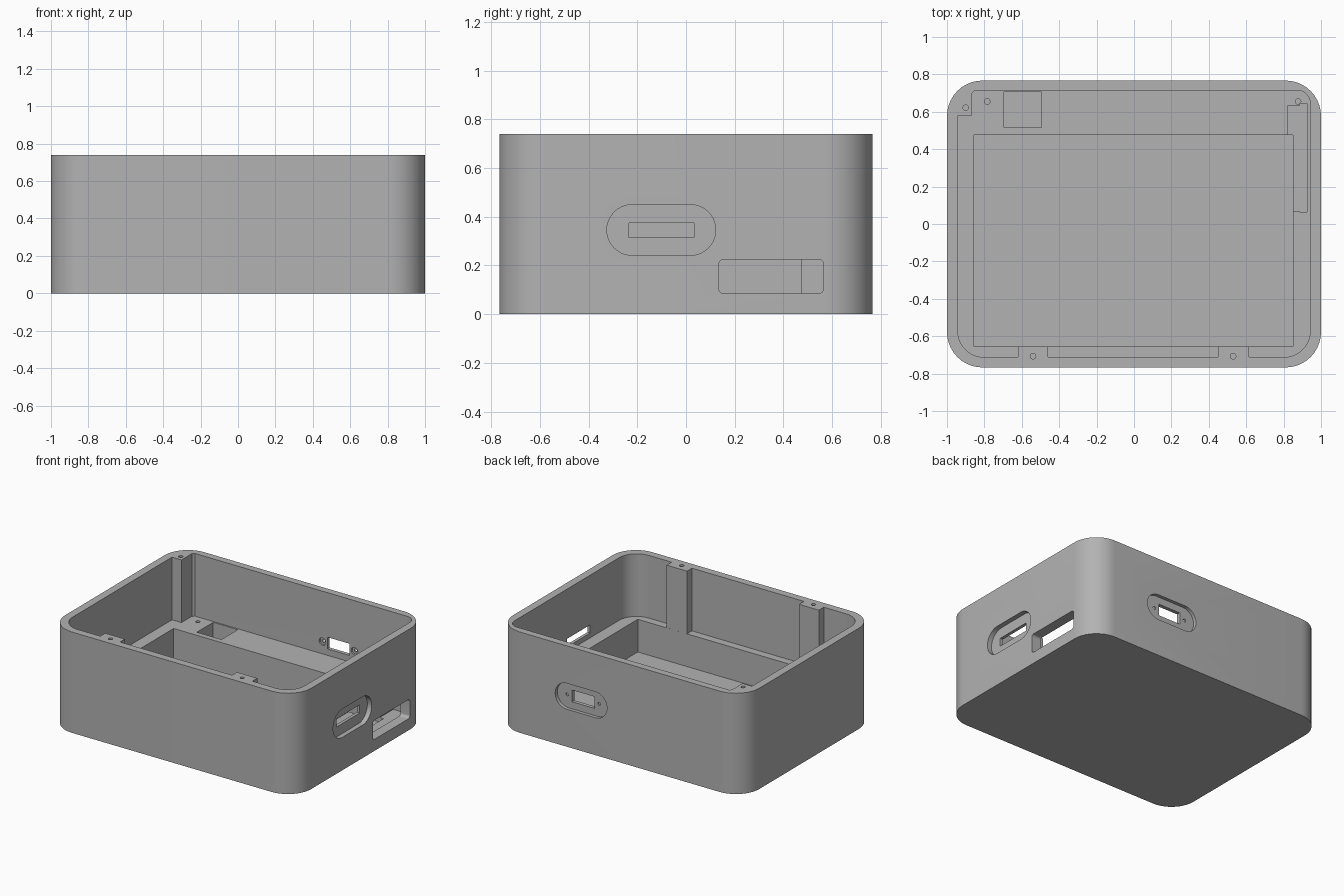
import bpy, bmesh, math
from mathutils import Vector

cube = bpy.data.objects.get("Cube")
if cube:
    bpy.data.objects.remove(cube, do_unlink=True)

grey = bpy.data.materials.new("plain grey")
grey.use_nodes = True
grey.diffuse_color = (0.45, 0.45, 0.45, 1)
grey.node_tree.nodes["Principled BSDF"].inputs["Base Color"].default_value = grey.diffuse_color

HEIGHT, LEDGE, FLOOR = 0.74, 0.28, 0.04


def outline(corners, steps=10):
    """2D loop from (u, v, radius) corners, rounding those with a radius."""
    pts = []
    for i, (u, v, r) in enumerate(corners):
        p = Vector((u, v))
        if r == 0:
            pts.append(p)
            continue
        a = (Vector(corners[i - 1][:2]) - p).normalized()
        b = (Vector(corners[(i + 1) % len(corners)][:2]) - p).normalized()
        centre = p + (a + b) * r
        for k in range(steps + 1):
            t = k / steps * math.pi / 2
            pts.append(centre - b * r * math.cos(t) - a * r * math.sin(t))
    return pts


def rect(u0, u1, v0, v1, r=0):
    return outline([(u0, v0, r), (u1, v0, r), (u1, v1, r), (u0, v1, r)])


def disc(u, v, r, n=20):
    return [Vector((u + r * math.cos(2 * math.pi * k / n),
                    v + r * math.sin(2 * math.pi * k / n))) for k in range(n)]


def prism(name, pts, lo, hi, axis="z"):
    """Extrude a 2D loop along an axis."""
    place = {"x": lambda p: (lo, p.x, p.y),
             "y": lambda p: (p.x, lo, p.y),
             "z": lambda p: (p.x, p.y, lo)}[axis]
    bm = bmesh.new()
    face = bm.faces.new([bm.verts.new(place(p)) for p in pts])
    new = bmesh.ops.extrude_face_region(bm, geom=[face])["geom"]
    shift = Vector([hi - lo if axis == c else 0 for c in "xyz"])
    bmesh.ops.translate(bm, vec=shift, verts=[g for g in new if isinstance(g, bmesh.types.BMVert)])
    bmesh.ops.recalc_face_normals(bm, faces=bm.faces)
    mesh = bpy.data.meshes.new(name)
    bm.to_mesh(mesh)
    bm.free()
    mesh.materials.append(grey)
    obj = bpy.data.objects.new(name, mesh)
    bpy.context.collection.objects.link(obj)
    return obj


# Outer block with rounded upright corners
case = prism("case_body", rect(-1, 1, -0.767, 0.767, 0.19), 0, HEIGHT)


def cut(pts, lo, hi, axis="z"):
    """Remove an extruded loop from the case."""
    cutter = prism("cutter", pts, lo, hi, axis)
    cutter.hide_render = True
    mod = case.modifiers.new("cut", "BOOLEAN")
    mod.operation, mod.solver, mod.object = "DIFFERENCE", "EXACT", cutter
    bpy.context.view_layer.objects.active = case
    bpy.ops.object.modifier_apply(modifier=mod.name)
    bpy.data.objects.remove(cutter, do_unlink=True)


# Main cavity, leaving two front screw posts and one back corner post
cavity = [(-0.942, -0.712, 0.14), (-0.62, -0.712, 0), (-0.62, -0.655, 0),
          (-0.46, -0.655, 0), (-0.46, -0.712, 0), (0.45, -0.712, 0),
          (0.45, -0.655, 0), (0.615, -0.655, 0), (0.615, -0.712, 0),
          (0.942, -0.712, 0.14), (0.942, 0.715, 0.07), (-0.85, 0.715, 0),
          (-0.865, 0.70, 0), (-0.865, 0.58, 0), (-0.942, 0.58, 0)]
cut(outline(cavity), LEDGE, 1)

# Deep pit, small square pocket and stepped side pocket in the ledge
cut(rect(-0.855, 0.85, -0.6545, 0.475), FLOOR, 0.5)
cut(rect(-0.695, -0.495, 0.515, 0.705), FLOOR, 0.4)
side_pocket = [(0.82, 0.07, 0), (0.885, 0.07, 0), (0.885, 0.063, 0), (0.925, 0.063, 0),
               (0.925, 0.643, 0), (0.885, 0.643, 0), (0.885, 0.63, 0), (0.82, 0.63, 0)]
cut(outline(side_pocket), 0.075, 0.4)

# Right wall: rounded window, plus a slot in a long oval recess
cut(rect(0.135, 0.565, 0.085, 0.225, 0.02), 0.9, 1.1, "x")
cut(rect(-0.325, 0.122, 0.242, 0.45, 0.1035), 0.965, 1.1, "x")
cut(rect(-0.235, 0.032, 0.315, 0.375), 0.9, 1.1, "x")

# Back wall: port in an oval recess with two screw holes
PX, PZ = 0.315, 0.37
cut(rect(PX - 0.21, PX + 0.21, PZ - 0.095, PZ + 0.095, 0.094), 0.742, 0.9, "y")
cut(rect(PX - 0.09, PX + 0.09, PZ - 0.043, PZ + 0.043), 0.65, 0.9, "y")
for side in (-1, 1):
    cut(disc(PX + side * 0.13, PZ, 0.011), 0.65, 0.9, "y")
    cut(disc(PX + side * 0.13, PZ, 0.027), 0.65, 0.728, "y")

# Screw holes in the posts and the ledge
for x, y, top in [(-0.54, -0.707, HEIGHT), (0.53, -0.707, HEIGHT), (-0.9, 0.622, HEIGHT),
                  (-0.785, 0.655, LEDGE), (0.877, 0.655, LEDGE)]:
    cut(disc(x, y, 0.015), top - 0.15, top + 0.1)

bpy.ops.object.select_all(action="DESELECT")
case.select_set(True)
bpy.context.view_layer.objects.active = case
bpy.ops.object.shade_smooth_by_angle(angle=math.radians(30))
